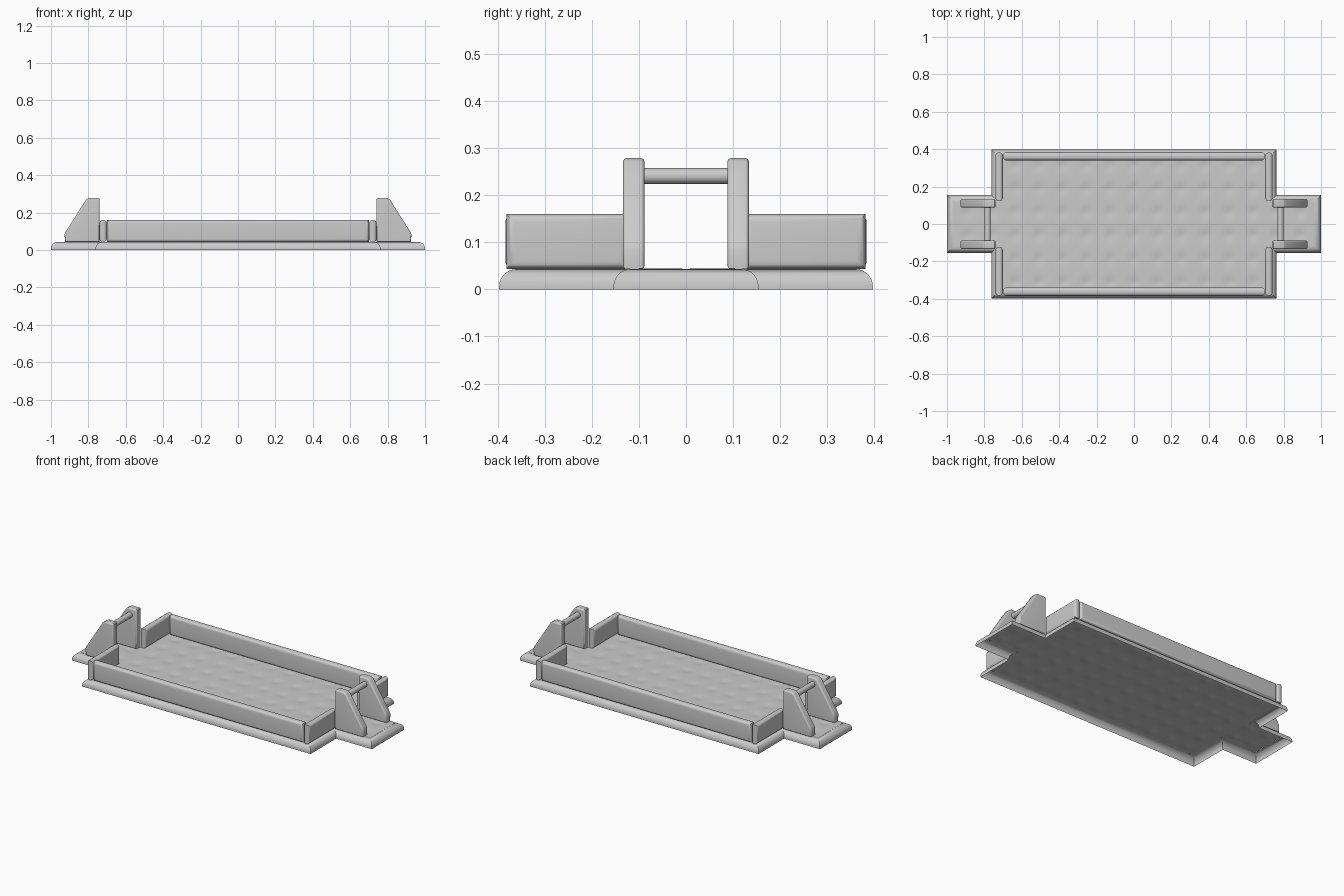
import bpy, bmesh, math
from mathutils import Vector

if "Cube" in bpy.data.objects:
    bpy.data.objects.remove(bpy.data.objects["Cube"])

TOP = 0.043      # floor height
RIM = 0.036      # rounding of the base rim


def finish(bm, name, angle=40, recalc=True):
    if recalc:
        bmesh.ops.recalc_face_normals(bm, faces=bm.faces[:])
    me = bpy.data.meshes.new(name)
    bm.to_mesh(me)
    bm.free()
    ob = bpy.data.objects.new(name, me)
    bpy.context.collection.objects.link(ob)
    bpy.ops.object.select_all(action='DESELECT')
    ob.select_set(True)
    bpy.context.view_layer.objects.active = ob
    bpy.ops.object.shade_smooth_by_angle(angle=math.radians(angle))
    return ob


def cross(d):
    # cross-shaped outline of the mat, inset by d
    a, b, c, e = 0.762 - d, 0.397 - d, 0.154 - d, 1.0 - d
    q = [(e, -c), (e, c), (a, c), (a, b)]
    return q + [(-a, b), (-a, c), (-e, c), (-e, -c), (-a, -c), (-a, -b), (a, -b), (a, -c)]


def quilt(x, y):
    # button dimples on a regular grid
    sx, sy = 0.127, 0.125
    dx = x - round(x / sx) * sx
    dy = y - (math.floor(y / sy) + 0.5) * sy
    return -0.005 * math.exp(-(dx * dx + dy * dy) / 0.0007)


def pillow(name, outline, centre, thick, axis, radius):
    # outline in (u, z), thickened along axis, with rounded rims
    bm = bmesh.new()
    if axis == 'Y':
        pos = lambda u, z, t: (u, centre + t, z)
    else:
        pos = lambda u, z, t: (centre + t, u, z)
    lo = [bm.verts.new(pos(u, z, -thick / 2)) for u, z in outline]
    hi = [bm.verts.new(pos(u, z, thick / 2)) for u, z in outline]
    caps = [bm.faces.new(lo), bm.faces.new(hi)]
    n = len(outline)
    for i in range(n):
        j = (i + 1) % n
        bm.faces.new((lo[i], lo[j], hi[j], hi[i]))
    bmesh.ops.recalc_face_normals(bm, faces=bm.faces[:])
    rims = {e for f in caps for e in f.edges}
    bmesh.ops.bevel(bm, geom=list(rims), offset=radius, segments=6, profile=0.5,
                    affect='EDGES', clamp_overlap=True)
    return finish(bm, name)


def rect(u0, u1, z0, z1):
    return [(u0, z0), (u1, z0), (u1, z1), (u0, z1)]


# base rim: rounded skirt, open underneath
bm = bmesh.new()
steps = 7
rings = [[bm.verts.new((x, y, 0)) for x, y in cross(0)]]
for k in range(steps + 1):
    t = k / steps * math.pi / 2
    d, z = RIM * (1 - math.cos(t)), TOP - RIM + RIM * math.sin(t)
    rings.append([bm.verts.new((x, y, z)) for x, y in cross(d)])
for r0, r1 in zip(rings, rings[1:]):
    for i in range(12):
        j = (i + 1) % 12
        bm.faces.new((r0[i], r0[j], r1[j], r1[i]))
finish(bm, "base_rim", recalc=False)

# quilted floor: main field and the two end tabs
a, b, c, e = 0.762 - RIM, 0.397 - RIM, 0.154 - RIM, 1.0 - RIM
for name, x0, x1, h, nx, ny in (("field_floor", -a, a, b, 110, 56),
                                ("left_tab_floor", -e, -a, c, 20, 20),
                                ("right_tab_floor", a, e, c, 20, 20)):
    bm = bmesh.new()
    g = [[bm.verts.new((x0 + (x1 - x0) * i / nx, -h + 2 * h * j / ny, TOP))
          for j in range(ny + 1)] for i in range(nx + 1)]
    for i in range(nx):
        for j in range(ny):
            bm.faces.new((g[i][j], g[i + 1][j], g[i + 1][j + 1], g[i][j + 1]))
    for row in g:
        for v in row:
            v.co.z += 0.001 + quilt(v.co.x, v.co.y)
    finish(bm, name, recalc=False)

# long side walls
for s, side in ((-1, "front"), (1, "back")):
    pillow(side + "_wall", rect(-0.70, 0.70, TOP, 0.16), s * 0.362, 0.044, 'Y', 0.018)

# end walls, goal sides and crossbars
goal = [(0.74, TOP), (0.925, TOP), (0.927, 0.085), (0.920, 0.10), (0.812, 0.270),
        (0.797, 0.279), (0.745, 0.279), (0.74, 0.274)]
for sx, end in ((-1, "left"), (1, "right")):
    for sy, side in ((-1, "front"), (1, "back")):
        y0, y1 = sorted((sy * 0.122, sy * 0.382))
        pillow(f"{end}_{side}_end_wall", rect(y0, y1, TOP, 0.16), sx * 0.721, 0.04, 'X', 0.018)
        pillow(f"{end}_{side}_goal_side", [(sx * x, z) for x, z in goal],
               sy * 0.111, 0.046, 'Y', 0.021)
    bm = bmesh.new()
    bmesh.ops.create_cone(bm, cap_ends=True, segments=24, radius1=0.017, radius2=0.017, depth=0.2)
    bar = finish(bm, end + "_crossbar")
    bar.rotation_euler.x = math.pi / 2
    bar.location = (sx * 0.783, 0, 0.241)
